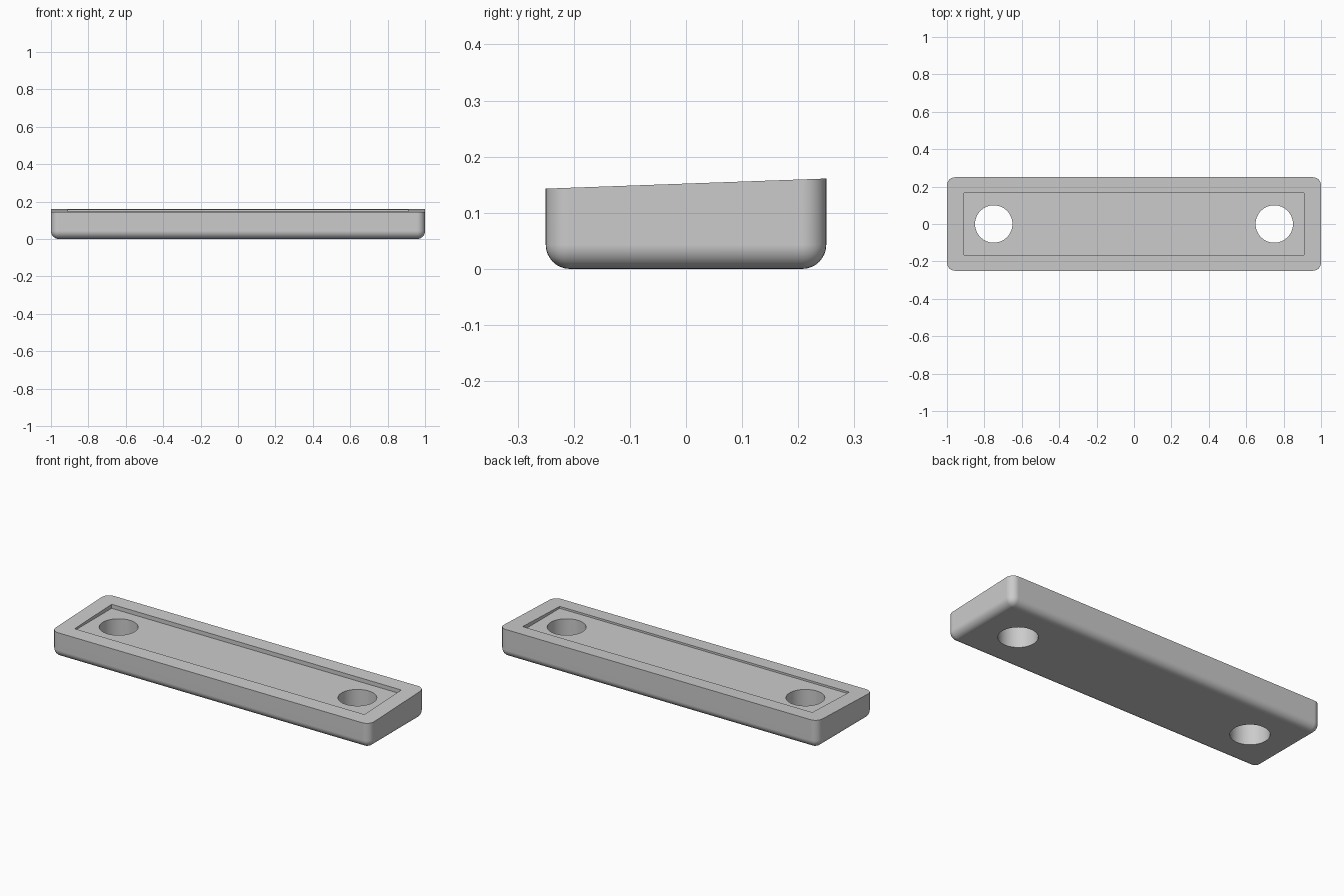
import bpy
import bmesh
import math
from mathutils import Matrix

cube = bpy.data.objects.get("Cube")
if cube:
    bpy.data.objects.remove(cube, do_unlink=True)

LENGTH, WIDTH = 2.0, 0.5
FRONT_Z, BACK_Z = 0.143, 0.161
FLOOR_Z = 0.135
EDGE_RADIUS = 0.043

grey = bpy.data.materials.new("light_grey")
grey.use_nodes = True
colour = (0.6, 0.6, 0.6, 1)
grey.diffuse_color = colour
grey.node_tree.nodes["Principled BSDF"].inputs["Base Color"].default_value = colour


def add_object(name, bm):
    mesh = bpy.data.meshes.new(name)
    bm.to_mesh(mesh)
    bm.free()
    mesh.materials.append(grey)
    obj = bpy.data.objects.new(name, mesh)
    bpy.context.collection.objects.link(obj)
    return obj


def box(size, centre):
    bm = bmesh.new()
    matrix = Matrix.Translation(centre) @ Matrix.Diagonal((*size, 1))
    bmesh.ops.create_cube(bm, size=1, matrix=matrix)
    return bm


def cut(target, cutter):
    mod = target.modifiers.new("cut", "BOOLEAN")
    mod.operation = "DIFFERENCE"
    mod.solver = "EXACT"
    mod.object = cutter
    bpy.ops.object.modifier_apply(modifier=mod.name)
    bpy.data.objects.remove(cutter, do_unlink=True)


# Bar with rounded corners and underside, crisp top rim
bm = box((LENGTH, WIDTH, BACK_Z), (0, 0, BACK_Z / 2))
soft = [e for e in bm.edges if min(v.co.z for v in e.verts) < 0.01]
bmesh.ops.bevel(bm, geom=soft, offset=EDGE_RADIUS, segments=8,
                profile=0.5, affect="EDGES", clamp_overlap=True)

# Slope the top from back down to front
for v in bm.verts:
    if v.co.z > BACK_Z - 0.001:
        v.co.z = FRONT_Z + (BACK_Z - FRONT_Z) * (v.co.y / WIDTH + 0.5)
bar = add_object("bar", bm)
bpy.ops.object.select_all(action="DESELECT")
bpy.context.view_layer.objects.active = bar
bar.select_set(True)

# Shallow level recess in the sloped top
cut(bar, add_object("recess_cutter", box((1.82, 0.332, 0.2), (0, 0, FLOOR_Z + 0.1))))

# Two through holes
for side in (-1, 1):
    bm = bmesh.new()
    bmesh.ops.create_cone(bm, cap_ends=True, segments=64, radius1=0.1, radius2=0.1,
                          depth=1, matrix=Matrix.Translation((side * 0.75, 0, 0)))
    cut(bar, add_object("hole_cutter", bm))

# Smooth fillets with flat faces kept flat
bpy.ops.object.shade_smooth_by_angle(angle=math.radians(30))
weighted = bar.modifiers.new("flat_faces", "WEIGHTED_NORMAL")
weighted.keep_sharp = True
